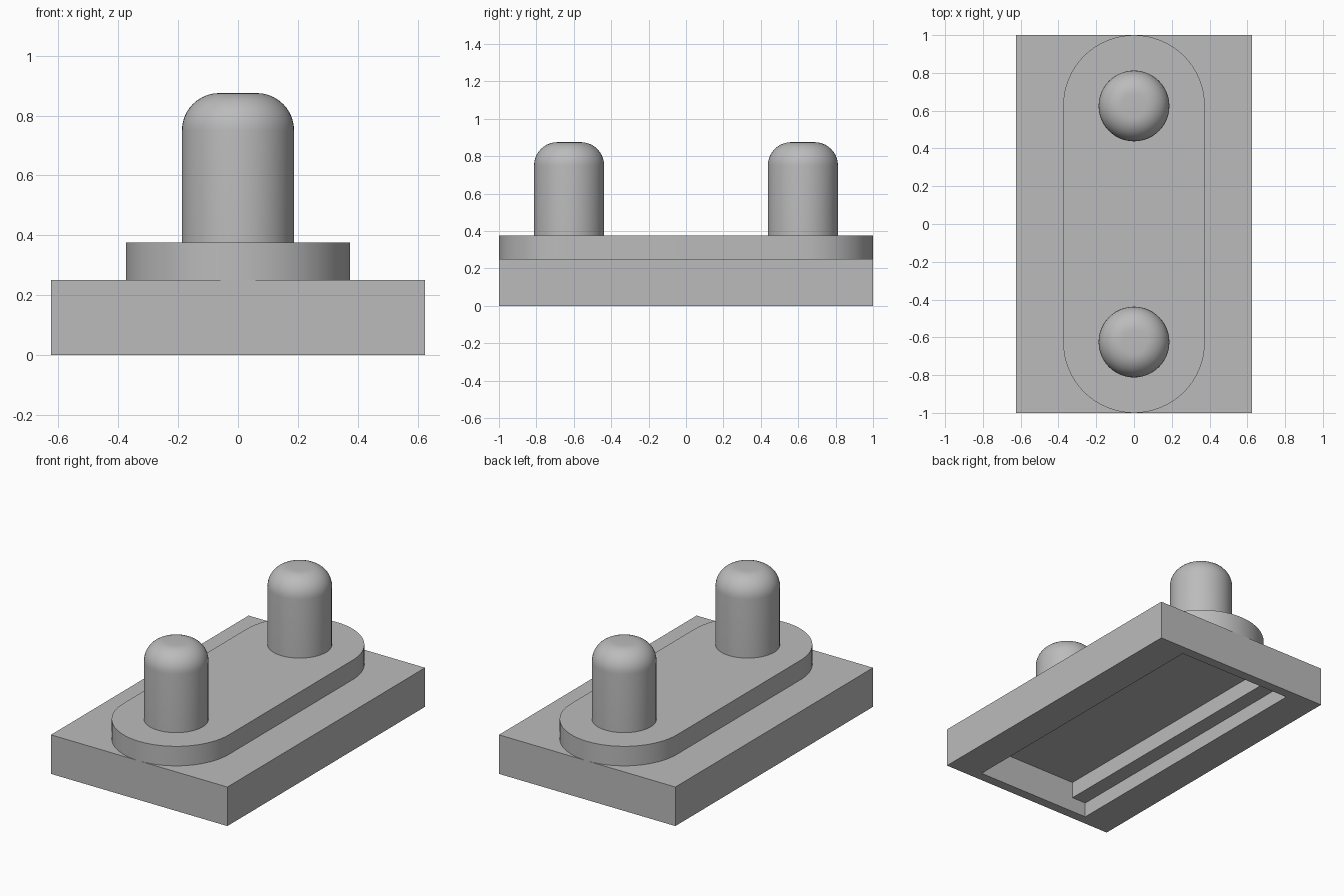
import bpy, bmesh
from math import pi, sin, cos, radians
from mathutils import Vector

if "Cube" in bpy.data.objects:
    bpy.data.objects.remove(bpy.data.objects["Cube"])

grey = bpy.data.materials.new("plain grey")
grey.use_nodes = True
colour = (0.5, 0.5, 0.5, 1)
grey.diffuse_color = colour
grey.node_tree.nodes["Principled BSDF"].inputs["Base Color"].default_value = colour


def make_object(name, bm):
    bmesh.ops.recalc_face_normals(bm, faces=bm.faces)
    mesh = bpy.data.meshes.new(name)
    bm.to_mesh(mesh)
    bm.free()
    mesh.materials.append(grey)
    obj = bpy.data.objects.new(name, mesh)
    bpy.context.collection.objects.link(obj)
    return obj


def prism(name, outline, direction):
    """Extrude a closed outline along a direction."""
    bm = bmesh.new()
    face = bm.faces.new([bm.verts.new(p) for p in outline])
    result = bmesh.ops.extrude_face_region(bm, geom=[face], use_keep_orig=True)
    verts = [v for v in result["geom"] if isinstance(v, bmesh.types.BMVert)]
    bmesh.ops.translate(bm, verts=verts, vec=Vector(direction))
    return make_object(name, bm)


def activate(obj):
    bpy.ops.object.select_all(action="DESELECT")
    obj.select_set(True)
    bpy.context.view_layer.objects.active = obj


def smooth(obj):
    activate(obj)
    bpy.ops.object.shade_smooth_by_angle(angle=radians(30))


# Rectangular base
half_x, half_y, base_top = 0.625, 1.0, 0.25
base = prism("base", [(-half_x, -half_y, 0), (half_x, -half_y, 0),
                      (half_x, half_y, 0), (-half_x, half_y, 0)], (0, 0, base_top))

# Stepped recess in the underside
recess_y = 0.9375
right_side = [(0.405, -0.1), (0.405, 0.095), (0.305, 0.095), (0.305, 0.2)]
section = right_side + [(-x, z) for x, z in reversed(right_side)]
cutter = prism("recess_cutter", [(x, -recess_y, z) for x, z in section], (0, 2 * recess_y, 0))
cutter.hide_render = True
cut = base.modifiers.new("recess", "BOOLEAN")
cut.object, cut.operation, cut.solver = cutter, "DIFFERENCE", "EXACT"
activate(base)
bpy.ops.object.modifier_apply(modifier=cut.name)
bpy.data.objects.remove(cutter)

# Raised plate with round ends
radius, centre_y, plate_top, steps = 0.375, 0.625, 0.375, 32
outline = []
for side, start in ((1, 0), (-1, pi)):
    for i in range(steps + 1):
        a = start + pi * i / steps
        outline.append((radius * cos(a), side * centre_y + radius * sin(a), base_top))
smooth(prism("raised_plate", outline, (0, 0, plate_top - base_top)))

# Two pins with rounded tops
pin_radius, fillet, pin_top = 0.1875, 0.125, 0.875
for name, y in (("front_pin", -centre_y), ("back_pin", centre_y)):
    profile = [(0, plate_top), (pin_radius, plate_top)]
    for i in range(11):
        a = pi / 2 * i / 10
        profile.append((pin_radius - fillet + fillet * cos(a), pin_top - fillet + fillet * sin(a)))
    profile.append((0, pin_top))
    bm = bmesh.new()
    verts = [bm.verts.new((r, y, z)) for r, z in profile]
    edges = [bm.edges.new(pair) for pair in zip(verts, verts[1:])]
    bmesh.ops.spin(bm, geom=verts + edges, cent=(0, y, 0), axis=(0, 0, 1),
                   angle=2 * pi, steps=48, use_merge=True)
    bmesh.ops.remove_doubles(bm, verts=bm.verts, dist=0.0001)
    smooth(make_object(name, bm))
